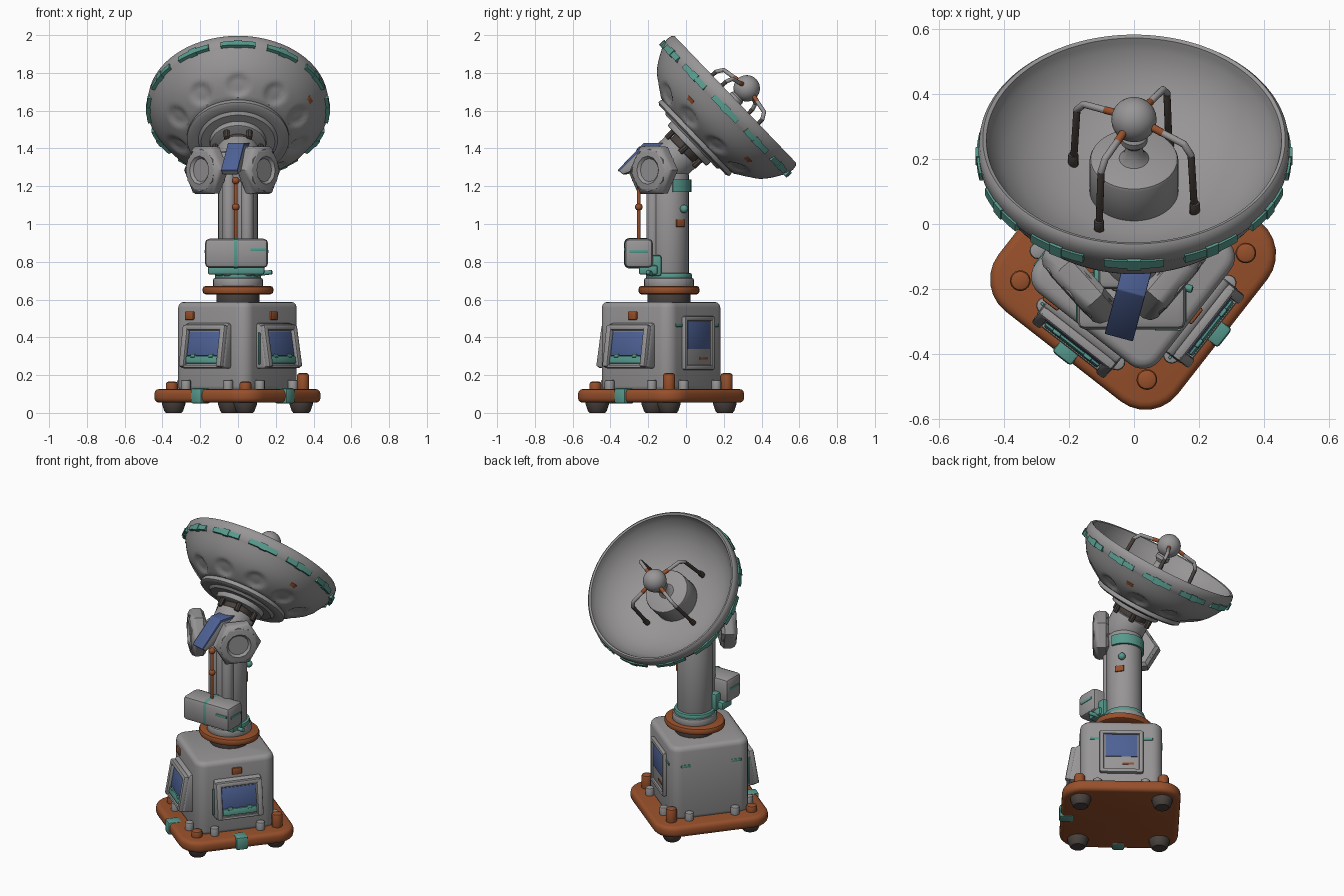
import bpy, bmesh, math
from mathutils import Matrix, Vector
from math import sin, cos, pi, radians

if "Cube" in bpy.data.objects:
    bpy.data.objects.remove(bpy.data.objects["Cube"])

def mat(name, c):
    m = bpy.data.materials.new(name)
    m.diffuse_color = (*c, 1)
    m.use_nodes = True
    m.node_tree.nodes["Principled BSDF"].inputs["Base Color"].default_value = m.diffuse_color
    return m

GREY = mat("warm grey", (.31, .30, .30))
RUST = mat("rust orange", (.31, .08, .024))
TEAL = mat("teal", (.095, .32, .265))
BLUE = mat("screen blue", (.075, .12, .30))
DARK = mat("dark brown grey", (.065, .052, .046))
I = Matrix.Identity(4)

def T(x, y, z): return Matrix.Translation((x, y, z))
def R(deg, axis): return Matrix.Rotation(radians(deg), 4, axis)

def finish(bm, name, m, M):
    bmesh.ops.recalc_face_normals(bm, faces=bm.faces)
    me = bpy.data.meshes.new(name)
    bm.to_mesh(me)
    bm.free()
    me.materials.append(m)
    o = bpy.data.objects.new(name, me)
    o.matrix_world = M
    bpy.context.collection.objects.link(o)
    return o

def bevel_sharp(bm, off, seg=2, ang=50):
    es = [e for e in bm.edges if len(e.link_faces) == 2 and e.calc_face_angle(0) > radians(ang)]
    bmesh.ops.bevel(bm, geom=es, offset=off, segments=seg, affect='EDGES', profile=.5)

def lathe(name, prof, m, M=I, seg=32):
    """Revolve (radius, z) points about local z."""
    bm = bmesh.new()
    rings = []
    for r, z in prof:
        if r < 1e-5:
            rings.append([bm.verts.new((0, 0, z))] * seg)
        else:
            rings.append([bm.verts.new((r*cos(2*pi*i/seg), r*sin(2*pi*i/seg), z)) for i in range(seg)])
    for a, b in zip(rings, rings[1:]):
        for i in range(seg):
            j = (i + 1) % seg
            bm.faces.new(list(dict.fromkeys((a[i], a[j], b[j], b[i]))))
    return finish(bm, name, m, M)

def disc(name, r, z0, z1, m, M=I, b=.01, seg=32):
    return lathe(name, [(0, z0), (r-b, z0), (r-b*.3, z0+b*.3), (r, z0+b), (r, z1-b), (r-b*.3, z1-b*.3), (r-b, z1), (0, z1)], m, M, seg)

def box(name, size, m, M=I, b=.008, rv=0):
    """Box centred on M; rv rounds its upright edges first."""
    bm = bmesh.new()
    bmesh.ops.create_cube(bm, size=1, matrix=Matrix.Diagonal((*size, 1)))
    if rv:
        es = [e for e in bm.edges if abs(e.verts[0].co.z - e.verts[1].co.z) > 1e-4]
        bmesh.ops.bevel(bm, geom=es, offset=rv, segments=6, affect='EDGES', profile=.5)
    if b:
        bevel_sharp(bm, b, 3 if rv else 2)
    return finish(bm, name, m, M)

def prism(name, prof, width, m, M=I, b=.01):
    """Extrude an (x, z) outline along local y."""
    bm = bmesh.new()
    f = bm.faces.new([bm.verts.new((x, -width/2, z)) for x, z in prof])
    g = bmesh.ops.extrude_face_region(bm, geom=[f])
    bmesh.ops.translate(bm, vec=(0, width, 0), verts=[v for v in g['geom'] if isinstance(v, bmesh.types.BMVert)])
    bmesh.ops.recalc_face_normals(bm, faces=bm.faces)
    if b:
        bevel_sharp(bm, b, 2, 30)
    return finish(bm, name, m, M)

def arc(name, r0, r1, z0, z1, a0, a1, m, M, n=6):
    bm = bmesh.new()
    rows = []
    for i in range(n + 1):
        a = radians(a0 + (a1 - a0)*i/n)
        rows.append([bm.verts.new((r*cos(a), r*sin(a), z)) for r, z in ((r0, z0), (r1, z0), (r1, z1), (r0, z1))])
    for p, q in zip(rows, rows[1:]):
        for k in range(4):
            bm.faces.new((p[k], p[(k+1) % 4], q[(k+1) % 4], q[k]))
    bm.faces.new(rows[0])
    bm.faces.new(rows[-1])
    return finish(bm, name, m, M)

def rod(name, p, q, r, m, M=I):
    p, q = Vector(p), Vector(q)
    rot = (q - p).to_track_quat('Z', 'Y').to_matrix().to_4x4()
    return disc(name, r, -r*.5, (q-p).length + r*.5, m, M @ Matrix.Translation(p) @ rot, r*.4, 12)

def ball(name, c, r, m, M=I, seg=24):
    return lathe(name, [(r*sin(pi*i/14), -r*cos(pi*i/14)) for i in range(15)], m, M @ T(*c), seg)

# ---- base plate, feet, corner knobs (corners point along the main axes)
BASE = T(-.003, -.132, 0) @ R(7, 'Z')
box("base_plate", (.7, .7, .072), RUST, BASE @ R(45, 'Z') @ T(0, 0, .09), .025, .125)
for k in range(4):
    C = BASE @ R(90*k, 'Z')
    lathe("foot", [(0, 0), (.042, 0), (.05, .01), (.062, .045), (.062, .07), (0, .07)], DARK, C @ T(.34, 0, 0), 20)
    disc("corner_knob", .032, .1, .21 if k < 2 else .165, RUST, C @ T(.35, 0, 0), .012, 16)
    for s in (-1, 1):
        disc("base_bolt", .026, .1, .175, GREY, C @ T(.285, .085*s, 0), .008, 12)

# ---- body cabinet
box("body", (.485, .485, .475), GREY, BASE @ R(45, 'Z') @ T(0, 0, .35), .03, .065)
FACES = {n: BASE @ R(a, 'Z') for n, a in (("front_right", -45), ("front_left", -135), ("back_right", 45), ("back_left", 135))}
for n in ("front_right", "front_left"):
    F = FACES[n]
    box("base_clip", (.085, .075, .082), TEAL, F @ T(.317, 0, .09), .012)
    prism(n + "_console", [(.2, .235), (.3, .235), (.305, .25), (.27, .46), (.255, .475), (.2, .475)], .29, GREY, F, .012)
    S = F @ T(.288, 0, .352) @ R(-9.5, 'Y')
    box(n + "_screen", (.009, .21, .13), BLUE, S @ T(0, 0, .014), .002)
    box(n + "_control_strip", (.02, .21, .04), TEAL, S @ T(.002, 0, -.072), .006)
    for s in (-1, 1):
        box("console_side_bezel", (.035, .035, .225), GREY, S @ T(.006, .125*s, 0), .01)
        box("control_key", (.02, .03, .02), TEAL, S @ T(.006, .06*s, -.052), .005)
    box("console_top_bezel", (.035, .27, .03), GREY, S @ T(.006, 0, .1), .01)
    box("console_bottom_bezel", (.02, .27, .016), GREY, S @ T(.004, 0, -.108), .006)
    off = 0 if n == "front_right" else -.13
    box("vent", (.02, .06, .045), RUST, F @ T(.242, off, .515), .006)
    box("console_teal_edge", (.01, .012, .17), TEAL, F @ T(.262, -.149, .34), .003)

# rear right flat panel with screen
F = FACES["back_right"]
box("rear_panel", (.03, .25, .28), GREY, F @ T(.238, 0, .37), .012)
for s in (-1, 1):
    box("rear_panel_side", (.03, .025, .28), GREY, F @ T(.25, .117*s, .37), .008)
    box("rear_panel_edge", (.03, .25, .025), GREY, F @ T(.25, 0, .37 + .13*s), .008)
box("rear_screen", (.009, .19, .15), BLUE, F @ T(.252, 0, .412), .002)
box("rear_label", (.008, .07, .014), RUST, F @ T(.253, .04, .29), .002)
for n in ("back_right", "back_left"):
    for s in (-1, 1):
        box("body_stripe", (.009, .06, .018), TEAL, FACES[n] @ T(.241, .155*s, .465), .002)

# ---- turntable and column
COL = T(0, -.09, 0)
disc("turntable_neck", .115, .56, .64, DARK, COL)
disc("turntable_ring", .187, .628, .672, RUST, COL @ Matrix.Diagonal((1, .86, 1, 1)), .015, 40)
disc("column_foot", .132, .66, .715, GREY, COL, .012)
disc("column_foot_band", .122, .705, .74, TEAL, COL, .01)
disc("column", .105, .7, 1.27, GREY, COL, .01)
for s in (-1, 1):
    rod("column_pipe", (.048*s, -.175, .74), (.048*s, -.175, 1.25), .035, GREY)
arc("column_collar", .09, .118, 1.17, 1.235, 10, 170, TEAL, COL, 20)
box("column_plate", (.012, .055, .04), RUST, COL @ R(35, 'Z') @ T(.105, 0, 1.005), .003)
ball("column_knob", (.085, -.01, 1.08), .022, TEAL, seg=12)

# ---- front motor box with teal brackets and push rod
box("motor_box", (.335, .15, .155), GREY, T(-.008, -.25, .845), .025)
box("motor_stripe", (.03, .156, .161), TEAL, T(-.012, -.25, .845), .025)
box("motor_bracket", (.3, .1, .05), TEAL, T(-.01, -.2, .757), .012)
for s in (-1, 1):
    box("motor_side_clip", (.05, .06, .11), TEAL, T(.1*s, -.16, .78), .012)
    box("motor_side_stripe", (.009, .1, .016), TEAL, T(-.008 + .166*s, -.25, .855), .002)
box("motor_front_stripe", (.08, .009, .016), TEAL, T(.105, -.324, .865), .002)
rod("lever", (.1, -.18, .735), (.175, -.2, .745), .012, TEAL)
rod("push_rod", (-.012, -.25, .9), (-.012, -.25, 1.24), .01, RUST)
for z in (1.09, 1.23):
    ball("push_rod_joint", (-.012, -.25, z), .02, RUST, seg=12)

# ---- elbow: two hexagonal caps and the hood with blue top
for s, c in ((1, (.112, -.172, 1.285)), (-1, (-.17, -.185, 1.285))):
    H = T(*c) @ R(-40 if s > 0 else -138, 'Z') @ R(90, 'Y')
    lathe("hex_cap", [(0, -.05), (.122, -.05), (.142, -.032), (.145, .01), (.135, .033), (.115, .045)],
          GREY, H @ R(30, 'Z'), 6)
    lathe("hex_cap_face", [(.12, -.04), (.112, .042), (.075, .048), (.062, .034), (0, .034)], GREY, H @ R(30, 'Z'), 12)
box("elbow_block", (.2, .16, .17), GREY, T(-.01, -.12, 1.3), .02)
HOOD = T(.012, -.13, 0) @ R(-105, 'Z')
prism("hood_body", [(-.03, 1.27), (-.03, 1.415), (.08, 1.418), (.22, 1.28), (.2, 1.262), (.1, 1.3)], .088, GREY, HOOD, .005)
prism("hood_top", [(-.038, 1.412), (-.034, 1.43), (.085, 1.43), (.229, 1.285), (.22, 1.276), (.08, 1.412)], .09, BLUE, HOOD, .003)

# ---- dish assembly, tilted toward the back
D = T(0, .235, 1.635) @ R(-46.2, 'X') @ T(0, 0, -1.32)
disc("dish_neck", .115, .82, .965, GREY, D, .012)
disc("dish_bearing", .088, .95, 1.02, DARK, D, .005)
disc("dish_hub", .15, 1.0, 1.05, GREY, D, .01)
for k in range(6):
    disc("hub_bolt", .016, .95, 1.035, DARK, D @ R(60*k, 'Z') @ T(.12, 0, 0), .004, 8)
prof = [(0, 1.032), (.195, 1.032), (.21, 1.045), (.255, 1.043), (.27, 1.052), (.27, 1.066), (.266, 1.075)]
for i in range(19):
    s = i/18
    g = .018*sin(pi*s)
    prof.append((.28 + .187*s + g, 1.078 + .192*s - g))
prof += [(.477, 1.285), (.48, 1.32), (.476, 1.345), (.466, 1.356), (.455, 1.352), (.45, 1.335), (.442, 1.31), (.40, 1.25),
         (.34, 1.2), (.27, 1.165), (.2, 1.145), (.1, 1.135), (0, 1.135)]
dish = lathe("dish", prof, GREY, D, 120)
# round dents around the outer shell
for k in range(10):
    a = 2*pi*(k + .5)/10
    c = Vector((.338*cos(a), .338*sin(a), 1.112))
    push = Vector((-cos(a), -sin(a), 1)).normalized()
    for v in dish.data.vertices:
        d = (v.co - c).length
        if d < .064 and v.co.xy.length > .28:
            v.co += push*.014*min(1, (.064 - d)/.02)
for k in range(12):
    a = 30*k + 90
    arc("rim_clip", .45, .485, 1.268, 1.298, a - 11, a + 11, TEAL, D)
    arc("rim_clip_pad", .45, .488, 1.264, 1.303, a - 2.5, a + 2.5, TEAL, D, 3)
for a in (-23, 42):
    box("dish_patch", (.05, .045, .012), RUST, D @ R(a, 'Z') @ T(.402, 0, 1.177) @ R(135, 'Y'), .003)

# ---- feed: drum, stem, ball and four bent struts
disc("feed_drum", .137, 1.12, 1.275, GREY, D, .012, 40)
lathe("feed_stem", [(0, 1.26), (.05, 1.27), (.03, 1.295), (.026, 1.33), (.042, 1.35), (.042, 1.37), (.025, 1.39), (0, 1.39)], GREY, D, 24)
ball("feed_ball", (0, 0, 1.44), .07, GREY, D, 32)
for k in range(4):
    S = D @ R(60 + 90*k, 'Z')
    rod("strut_root", (.055, 0, 1.44), (.1, 0, 1.432), .012, RUST, S)
    rod("strut_arm", (.1, 0, 1.432), (.178, 0, 1.42), .011, GREY, S)
    rod("strut_bend", (.178, 0, 1.42), (.203, 0, 1.385), .011, GREY, S)
    rod("strut_leg", (.203, 0, 1.385), (.216, 0, 1.14), .011, DARK, S)
    disc("strut_foot", .016, 1.14, 1.19, DARK, S @ T(.216, 0, 0), .006, 12)

# ---- smooth shading with sharp edges kept
bpy.ops.object.select_all(action='DESELECT')
for o in bpy.context.scene.objects:
    o.select_set(True)
bpy.context.view_layer.objects.active = dish
bpy.ops.object.shade_smooth_by_angle(angle=radians(35))
